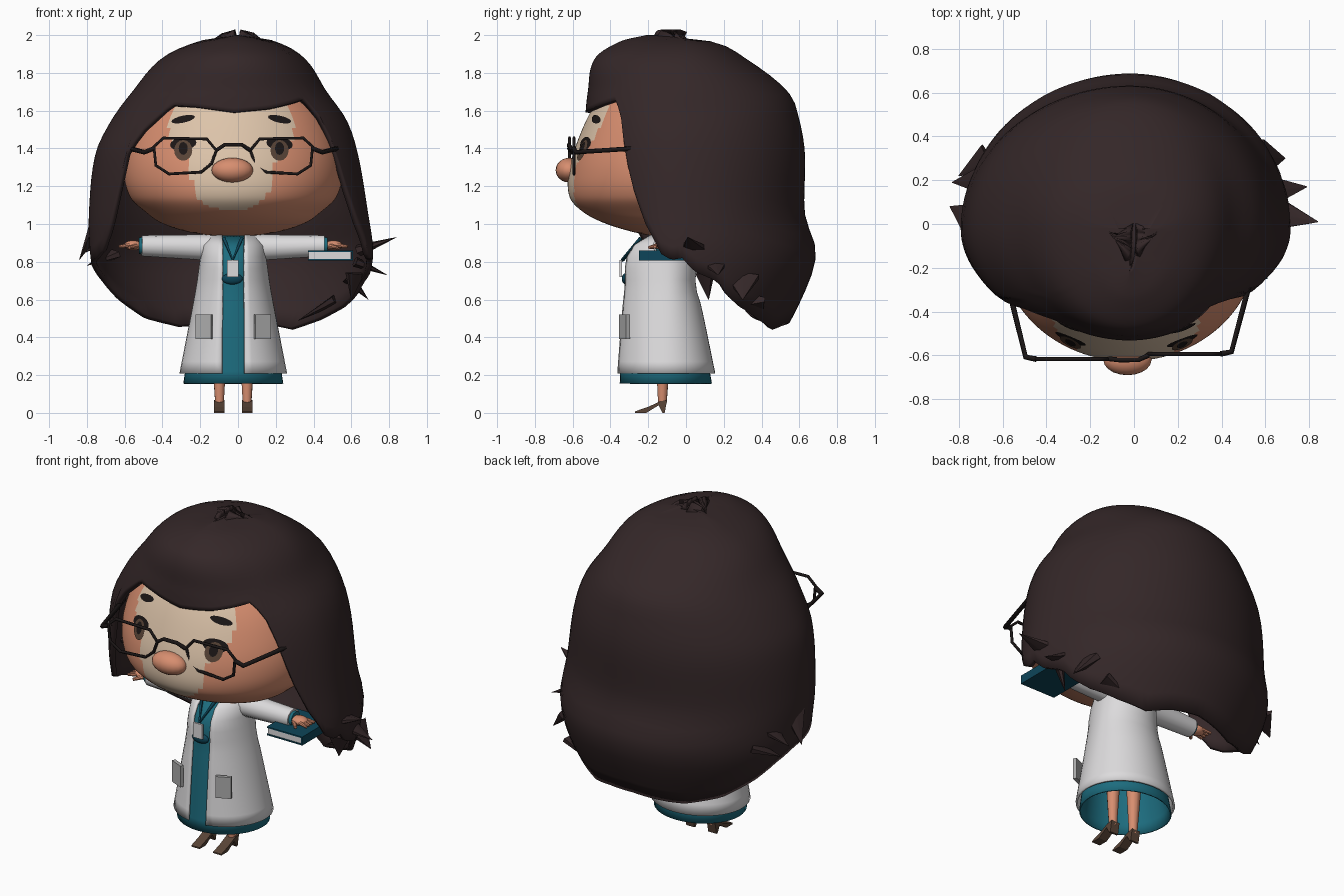
import bpy, bmesh, math
from mathutils import Vector

if "Cube" in bpy.data.objects:
    bpy.data.objects.remove(bpy.data.objects["Cube"])

COLORS = {"hair": (.034, .02, .021), "skin": (.68, .27, .16), "cream": (.72, .55, .4),
          "coat_white": (.72, .71, .72), "pocket_grey": (.42, .42, .42), "teal": (.012, .15, .21),
          "dark_teal": (.004, .06, .1), "black": (.011, .008, .008), "brown": (.1, .058, .038)}
MATS = {}
for k, c in COLORS.items():
    MATS[k] = bpy.data.materials.new(k)
    MATS[k].diffuse_color = (*c, 1)


def finish(name, bm, *mats, smooth=40, thick=0):
    me = bpy.data.meshes.new(name)
    bm.to_mesh(me)
    bm.free()
    ob = bpy.data.objects.new(name, me)
    bpy.context.collection.objects.link(ob)
    for m in mats:
        me.materials.append(MATS[m])
    if thick:
        mod = ob.modifiers.new("thickness", "SOLIDIFY")
        mod.thickness, mod.offset = thick, -1
    bpy.ops.object.select_all(action="DESELECT")
    ob.select_set(True)
    bpy.context.view_layer.objects.active = ob
    if smooth:
        bpy.ops.object.shade_smooth_by_angle(angle=math.radians(smooth))
    return ob


def lerp(tab, x):
    """Piecewise linear lookup in an ascending (x, y) table."""
    if x <= tab[0][0]:
        return tab[0][1]
    for (a, p), (b, q) in zip(tab, tab[1:]):
        if x <= b:
            return p + (q - p) * (x - a) / (b - a)
    return tab[-1][1]


def sample(rings, z):
    """Smooth lookup of (xl, xr, yf, yb) at height z; rings descend in z."""
    z = max(min(z, rings[0][0]), rings[-1][0])
    n = len(rings)
    i = next(i for i in range(n - 1) if z >= rings[i + 1][0])
    a, b = rings[i], rings[i + 1]
    h = b[0] - a[0]
    s = (z - a[0]) / h
    out = []
    for k in range(1, 5):
        def m(j):
            p, q = rings[max(j - 1, 0)], rings[min(j + 1, n - 1)]
            return (q[k] - p[k]) / (q[0] - p[0])
        out.append((2*s**3 - 3*s*s + 1) * a[k] + (s**3 - 2*s*s + s) * h * m(i)
                   + (3*s*s - 2*s**3) * b[k] + (s**3 - s*s) * h * m(i + 1))
    return out


def point(rings, c, t, z):
    """Surface point at angle t (0 = front, 90 = right) and height z."""
    xl, xr, yf, yb = sample(rings, z)
    s, k = math.sin(math.radians(t)), math.cos(math.radians(t))
    return Vector((c[0] + ((xr - c[0]) if s > 0 else (c[0] - xl)) * s,
                   c[1] + ((yf - c[1]) if k > 0 else (c[1] - yb)) * k, z))


def loft(rings, c, n, rows, hem=None, gap=None, power=1.0):
    bm = bmesh.new()
    top, cols = rings[0][0], []
    for i in range(n + 1):
        col = []
        for j in range(rows + 1):
            a = 360 * i / n          # runs from front, round the back, to front again
            low = hem(a if a <= 180 else a - 360) if hem else rings[-1][0]
            z = top - (top - low) * (j / rows) ** power
            if gap:
                g = gap(z)
                a = g + (360 - 2 * g) * i / n
            col.append(bm.verts.new(point(rings, c, a, z)))
        cols.append(col)
    for p, q in zip(cols, cols[1:]):
        for j in range(rows):
            bm.faces.new((p[j], p[j + 1], q[j + 1], q[j]))
    bmesh.ops.remove_doubles(bm, verts=bm.verts, dist=.0005)
    bmesh.ops.recalc_face_normals(bm, faces=bm.faces)
    return bm


def ball(name, loc, r, mat):
    bm = bmesh.new()
    bmesh.ops.create_uvsphere(bm, u_segments=20, v_segments=12, radius=1)
    bmesh.ops.scale(bm, vec=r, verts=bm.verts)
    bmesh.ops.translate(bm, vec=loc, verts=bm.verts)
    return finish(name, bm, mat)


def box(name, loc, size, mat, turn=0):
    bm = bmesh.new()
    bmesh.ops.create_cube(bm, size=1)
    bmesh.ops.scale(bm, vec=size, verts=bm.verts)
    ob = finish(name, bm, mat, smooth=0)
    ob.location, ob.rotation_euler.z = loc, turn
    return ob


def tube(name, a, b, r1, r2, mat, sides=12, flat=1.0):
    a, b = Vector(a), Vector(b)
    bm = bmesh.new()
    bmesh.ops.create_cone(bm, cap_ends=True, segments=sides, radius1=r1, radius2=r2, depth=(b - a).length)
    bmesh.ops.scale(bm, vec=(1, flat, 1), verts=bm.verts)
    ob = finish(name, bm, mat)
    ob.location = (a + b) / 2
    ob.rotation_euler = (b - a).to_track_quat("Z", "Y").to_euler()
    return ob


def wire(name, pts, r, mat, closed=False):
    cu = bpy.data.curves.new(name, "CURVE")
    cu.dimensions, cu.bevel_depth, cu.bevel_resolution = "3D", r, 1
    sp = cu.splines.new("POLY")
    sp.points.add(len(pts) - 1)
    for p, q in zip(sp.points, pts):
        p.co = (*q, 1)
    sp.use_cyclic_u = closed
    cu.materials.append(MATS[mat])
    ob = bpy.data.objects.new(name, cu)
    bpy.context.collection.objects.link(ob)


# head with a pale face patch
HC = (-.025, -.12)
HEAD = [(z, HC[0] - r, HC[0] + r, f, b) for z, r, f, b in [
    (1.85, .01, -.13, -.11), (1.82, .16, -.27, 0), (1.75, .31, -.39, .14), (1.62, .46, -.49, .27),
    (1.45, .55, -.57, .33), (1.28, .58, -.62, .35), (1.14, .545, -.615, .33), (1.06, .46, -.54, .26),
    (1.0, .37, -.42, .16), (.95, .2, -.25, 0), (.93, .01, -.13, -.11)]]
PATCH = [(1.07, 0), (1.085, .1), (1.11, .15), (1.16, .195), (1.25, .215), (1.35, .235),
         (1.4, .28), (1.45, .325), (1.52, .335), (1.6, .31), (1.66, .26), (1.75, .1), (1.8, 0)]
bm = loft(HEAD, HC, 120, 70)
for f in bm.faces:
    c = f.calc_center_median()
    f.material_index = int(c.y < -.25 and abs(c.x + .035) < lerp(PATCH, c.z))
finish("head", bm, "skin", "cream", smooth=60)
ball("nose", (-.03, -.62, 1.285), (.11, .07, .065), "skin")


def plate(name, x, z, rx, rz, mat, lift, tilt=0, n=16):
    """Thin oval laid on the face."""
    bm = bmesh.new()

    def on_face(u, w):
        px, pz = x + u, z + w + tilt * u
        t = math.degrees(math.asin((px - HC[0]) / (sample(HEAD, pz)[1] - HC[0])))
        return bm.verts.new(point(HEAD, HC, t, pz) + Vector((0, -lift, 0)))
    mid = on_face(0, 0)
    rim = [on_face(rx * math.cos(i * math.tau / n), rz * math.sin(i * math.tau / n)) for i in range(n)]
    for i in range(n):
        bm.faces.new((mid, rim[i], rim[(i + 1) % n]))
    finish(name, bm, mat)


for s, side in ((-1, "left"), (1, "right")):
    ex = -.035 + s * .255
    plate(side + "_eyebrow", ex, 1.555, .062, .019, "black", .005, -s * .2)
    plate(side + "_lash", ex, 1.425, .07, .036, "black", .004, -s * .1)
    plate(side + "_iris", ex, 1.39, .048, .055, "brown", .006)
    plate(side + "_pupil", ex, 1.4, .024, .034, "black", .009)
    # glasses: rim and temple
    y = -.605 + .012 * s
    lens = [(.09, 1.39), (.14, 1.45), (.37, 1.455), (.42, 1.41), (.41, 1.31), (.34, 1.265), (.17, 1.275), (.115, 1.32)]
    wire(side + "_lens_rim", [(-.025 + s * u, y, w) for u, w in lens], .009, "black", True)
    wire(side + "_temple", [(-.025 + s * .42, y, 1.4), (-.025 + s * .47, y + .01, 1.38),
                            (-.025 + s * .55, -.28, 1.4)], .013, "black")
wire("glasses_bridge", [(-.115, -.615, 1.39), (-.07, -.62, 1.42), (.02, -.62, 1.42), (.065, -.6, 1.39)], .011, "black")

# hair shell: long at the back, fringe in front
HAIR = [(2.0, -.01, .01, -.21, -.19), (1.97, -.2, .19, -.34, .12), (1.88, -.4, .35, -.48, .31),
        (1.7, -.56, .47, -.52, .54), (1.55, -.67, .575, -.535, .6), (1.37, -.755, .635, -.55, .63),
        (1.05, -.79, .69, -.51, .63), (.88, -.785, .715, -.46, .685), (.78, -.775, .71, -.42, .68),
        (.62, -.71, .68, -.35, .62), (.44, -.6, .6, -.25, .53)]
HEM = [(-180, .48), (-160, .46), (-150, .455), (-130, .5), (-115, .6), (-105, .7), (-95, .77), (-85, .8),
       (-75, .82), (-66, .86), (-58, .98), (-54, 1.15), (-52, 1.35), (-45, 1.5), (-34, 1.63), (-20, 1.62),
       (0, 1.59), (20, 1.61), (45, 1.66), (50, 1.6), (55, 1.4), (59, 1.2), (66, 1.0), (75, .84), (82, .81),
       (90, .82), (95, .75), (107, .69), (112, .62), (120, .56), (135, .49), (150, .44), (165, .47), (180, .48)]
bm = loft(HAIR, (-.02, -.02), 120, 26, hem=lambda t: lerp(HEM, t), power=1.5)
finish("hair", bm, "hair", smooth=60, thick=.03)
# loose pointed locks: base, tip, width
LOCKS = [((-.73, .02, 1.02), (-.84, .08, .81), .09), ((-.66, .3, .84), (-.8, .22, .78), .08),
         ((-.7, .2, .92), (-.83, .19, .84), .07), ((.64, .05, .86), (.84, .01, .93), .09),
         ((.62, .15, .8), (.79, .17, .73), .08), ((.58, .3, .72), (.69, .3, .6), .1),
         ((.52, .35, .6), (.32, .4, .49), .08), ((.62, .1, .74), (.6, .12, .6), .07)]
for i, (a, b, w) in enumerate(LOCKS):
    tube("hair_lock_%d" % i, a, b, w, .002, "hair", 6, .35)

# coat, dress and neck
BC = (-.025, -.1)
COAT = [(.95, -.13, .08, -.2, 0), (.92, -.18, .13, -.26, .03), (.82, -.2, .15, -.33, .06),
        (.68, -.22, .17, -.335, .05), (.57, -.24, .19, -.345, .08), (.21, -.31, .26, -.37, .155)]
bm = loft(COAT, BC, 40, 12, gap=lambda z: math.degrees(math.asin(.06 / (sample(COAT, z)[1] - BC[0]))))
finish("coat", bm, "coat_white", smooth=50, thick=.012)
DRESS = [(r[0] - .01 if i < 5 else .155, *[BC[k // 2] + (r[k + 1] - BC[k // 2]) * .93 for k in range(4)])
         for i, r in enumerate(COAT)]
finish("dress", loft(DRESS, BC, 40, 12), "teal", smooth=50, thick=.008)
tube("neck", (-.025, -.1, .85), (-.025, -.12, 1.0), .08, .08, "skin")
ball("dress_bow", (-.03, -.32, .71), (.055, .02, .03), "dark_teal")
wire("badge_strap", [(-.075, -.24, .925), (-.028, -.335, .81), (.02, -.24, .925)], .01, "dark_teal")
box("badge", (-.028, -.345, .765), (.06, .012, .09), "coat_white")
for s, side in ((-1, "left"), (1, "right")):
    box(side + "_pocket", (-.025 + s * .155, -.325, .455), (.09, .022, .13), "pocket_grey", s * .42)

    # arms, hands, legs and shoes
    def at(u, y, z):
        return (-.025 + s * u, y, z)
    tube(side + "_sleeve", at(.1, -.1, .875), at(.485, -.12, .885), .07, .055, "coat_white", 14)
    tube(side + "_cuff", at(.47, -.12, .885), at(.5, -.12, .885), .046, .044, "teal", 14)
    ball(side + "_palm", at(.53, -.125, .887), (.05, .042, .026), "skin")
    for k in range(4):
        tube(side + "_finger_%d" % k, at(.55, -.155 + .02 * k, .888), at(.605, -.165 + .026 * k, .88), .012, .008, "skin", 8)
    tube(side + "_thumb", at(.51, -.15, .885), at(.55, -.195, .875), .014, .009, "skin", 8)
    tube(side + "_leg", at(.075, -.12, .4), at(.073, -.125, .05), .045, .023, "skin")
    bm = bmesh.new()
    outline = [(-.27, 0), (-.21, 0), (-.145, .04), (-.125, 0), (-.113, 0), (-.1, .068), (-.135, .062), (-.2, .032), (-.27, .008)]
    f = bm.faces.new([bm.verts.new(at(.046, y, z)) for y, z in outline])
    new = bmesh.ops.extrude_face_region(bm, geom=[f])["geom"]
    bmesh.ops.translate(bm, vec=(s * .056, 0, 0), verts=[v for v in new if isinstance(v, bmesh.types.BMVert)])
    bmesh.ops.recalc_face_normals(bm, faces=bm.faces)
    finish(side + "_shoe", bm, "brown", smooth=0)

# book held in the right hand
box("book_pages", (.487, -.11, .834), (.225, .27, .036), "coat_white")
for z in (.812, .856):
    box("book_cover", (.49, -.105, z), (.24, .29, .008), "dark_teal")
box("book_spine", (.606, -.105, .834), (.008, .29, .05), "dark_teal")

for m in bpy.data.materials:
    if m.users and not m.is_grease_pencil:
        m.use_nodes = True
        m.node_tree.nodes["Principled BSDF"].inputs["Base Color"].default_value = m.diffuse_color
